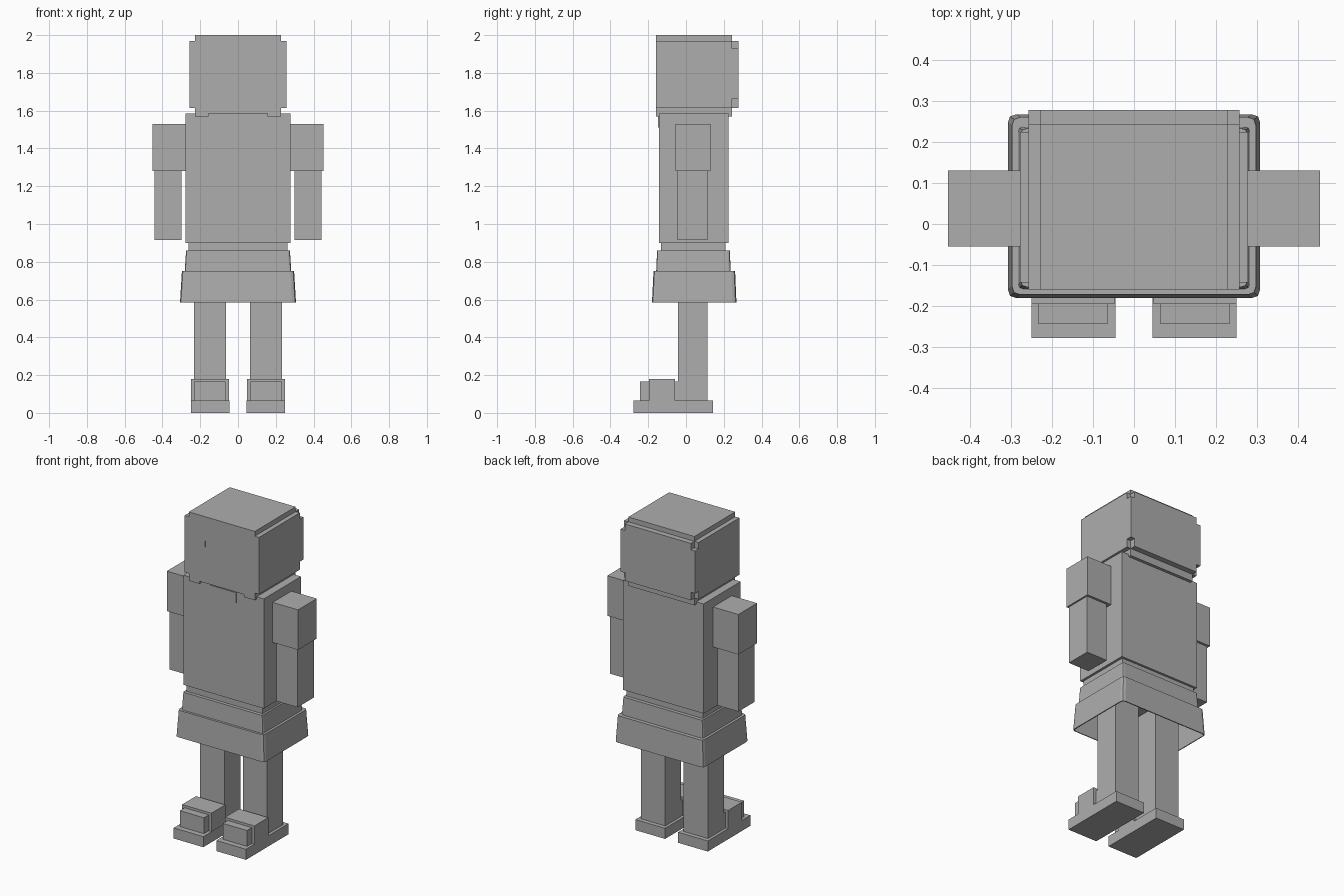
import bpy, bmesh

if "Cube" in bpy.data.objects:
    bpy.data.objects.remove(bpy.data.objects["Cube"])

grey = bpy.data.materials.new("plain grey")
grey.diffuse_color = (0.42, 0.42, 0.42, 1)
grey.use_nodes = True
grey.node_tree.nodes["Principled BSDF"].inputs["Base Color"].default_value = grey.diffuse_color


def finish(name, bm):
    bmesh.ops.recalc_face_normals(bm, faces=bm.faces)
    mesh = bpy.data.meshes.new(name)
    bm.to_mesh(mesh)
    bm.free()
    mesh.materials.append(grey)
    obj = bpy.data.objects.new(name, mesh)
    bpy.context.collection.objects.link(obj)
    return obj


def box(name, x, y, z):
    bm = bmesh.new()
    bmesh.ops.create_cube(bm, size=1)
    for v in bm.verts:
        for i, (lo, hi) in enumerate((x, y, z)):
            v.co[i] = lo if v.co[i] < 0 else hi
    return finish(name, bm)


def plate(name, profile, y0, y1):
    """Front-facing outline (x, z) extruded along y."""
    bm = bmesh.new()
    face = bm.faces.new([bm.verts.new((x, y0, z)) for x, z in profile])
    ext = bmesh.ops.extrude_face_region(bm, geom=[face])
    for v in ext["geom"]:
        if isinstance(v, bmesh.types.BMVert):
            v.co.y = y1
    return finish(name, bm)


def flared_band(name, z0, z1, bottom, top, c):
    """Hollow band, open below, with cut corners; sizes are (half x, y min, y max)."""
    bm = bmesh.new()
    rings = []
    for z, (hx, ya, yb) in ((z0, bottom), (z1, top)):
        pts = [(-hx + c, ya), (hx - c, ya), (hx - c * .25, ya + c * .25), (hx, ya + c),
               (hx, yb - c), (hx - c * .25, yb - c * .25), (hx - c, yb), (-hx + c, yb),
               (-hx + c * .25, yb - c * .25), (-hx, yb - c),
               (-hx, ya + c), (-hx + c * .25, ya + c * .25)]
        rings.append([bm.verts.new((x, y, z)) for x, y in pts])
    n = len(rings[0])
    for i in range(n):
        j = (i + 1) % n
        bm.faces.new((rings[0][i], rings[0][j], rings[1][j], rings[1][i]))
    bm.faces.new(rings[1])
    obj = finish(name, bm)
    mod = obj.modifiers.new("thickness", 'SOLIDIFY')
    mod.thickness = 0.006
    mod.offset = -1
    return obj


# Head core, hair panels and face
box("head_core", (-.228, .228), (-.135, .243), (1.57, 2.0))
box("hair_back", (-.228, .228), (.243, .278), (1.615, 1.97))
for side, s in (("left", -1), ("right", 1)):
    x = sorted((s * .228, s * .257))
    box(side + "_hair_side", x, (-.16, .243), (1.615, 1.97))
    box(side + "_hair_corner", x, (.243, .278), (1.665, 1.93))
arch = [(.155, 1.57), (.155, 1.81), (.115, 1.81), (.115, 1.85)]
mirror_arch = [(-x, z) for x, z in reversed(arch)]
plate("hair_front", [(.228, 1.57), (.228, 2.0), (-.228, 2.0), (-.228, 1.57)]
      + [(-x, z) for x, z in arch] + arch[::-1], -.16, -.135)
plate("face", [(.155, 1.585)] + arch[1:] + mirror_arch[:-1] + [(-.155, 1.585)], -.158, -.135)

# Torso with collar patch and waist
box("torso", (-.278, .278), (-.142, .224), (.90, 1.585))
box("collar", (-.088, .088), (-.147, -.14), (1.51, 1.575))
box("waist", (-.263, .263), (-.132, .21), (.85, .90))

# Two-tier skirt
flared_band("upper_skirt", .745, .86, (.282, -.158, .237), (.275, -.153, .232), .012)
flared_band("lower_skirt", .585, .75, (.307, -.18, .267), (.297, -.172, .26), .02)

# Arms, legs and shoes
for side, s in (("left", -1), ("right", 1)):
    def limb(part, x0, x1, y, z):
        box(side + "_" + part, sorted((s * x0, s * x1)), y, z)
    limb("upper_arm", .278, .453, (-.055, .13), (1.28, 1.53))
    limb("lower_arm", .298, .443, (-.045, .115), (.915, 1.28))
    limb("leg", .063, .232, (-.043, .115), (.06, .75))
    limb("sole", .045, .25, (-.278, .142), (0, .066))
    limb("shoe_upper", .047, .25, (-.195, -.058), (.066, .18))
    limb("toe", .065, .232, (-.243, -.04), (.066, .165))
